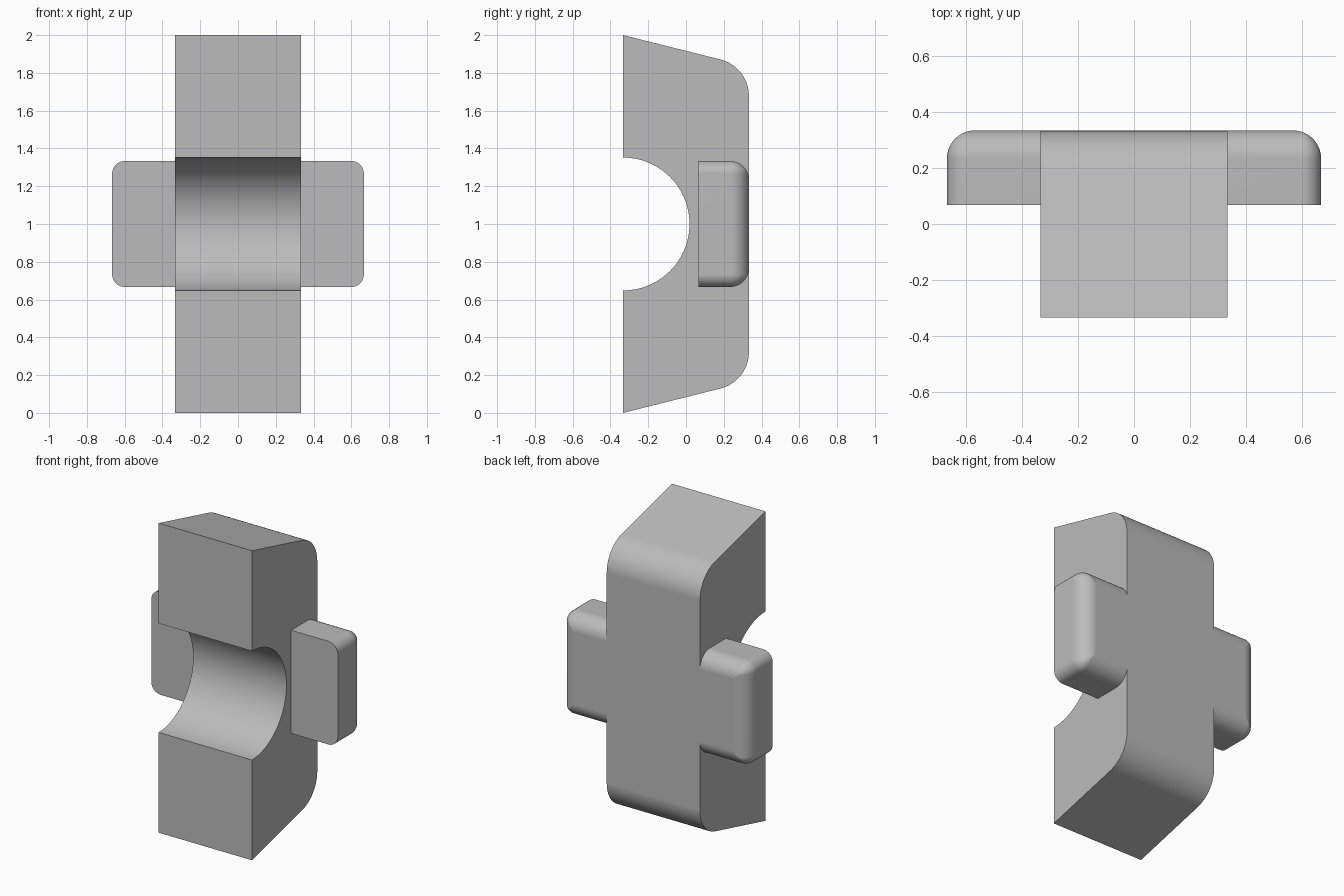
import bpy, bmesh
from math import sin, cos, pi, radians, atan2, tan

cube = bpy.data.objects.get("Cube")
if cube:
    bpy.data.objects.remove(cube, do_unlink=True)

grey = bpy.data.materials.new("plain grey")
grey.use_nodes = True
colour = (0.5, 0.5, 0.5, 1)
grey.diffuse_color = colour
grey.node_tree.nodes["Principled BSDF"].inputs["Base Color"].default_value = colour

HALF = 1 / 3          # half width and half depth of the block
STEPS = 16


def arc(cu, cv, r, start, end, steps=STEPS):
    """Points along a circular arc, angles in radians."""
    angles = [start + (end - start) * i / steps for i in range(steps + 1)]
    return [(cu + r * cos(a), cv + r * sin(a)) for a in angles]


def finish(bm, name):
    """Turn a bmesh into a smooth-shaded object with crisp corners."""
    bmesh.ops.recalc_face_normals(bm, faces=bm.faces)
    mesh = bpy.data.meshes.new(name)
    bm.to_mesh(mesh)
    bm.free()
    mesh.materials.append(grey)
    obj = bpy.data.objects.new(name, mesh)
    bpy.context.collection.objects.link(obj)
    bpy.ops.object.select_all(action='DESELECT')
    obj.select_set(True)
    bpy.context.view_layer.objects.active = obj
    bpy.ops.object.shade_smooth_by_angle(angle=radians(35))
    normals = obj.modifiers.new("Flat face normals", 'WEIGHTED_NORMAL')
    normals.keep_sharp = True
    return obj


# Main block: side profile with sloped ends, rounded back and a round front recess
slope = atan2(1, 4)
r = 0.2
corner_z = 1 - 2 * HALF * tan(slope)
centre_z = corner_z - r * tan(pi / 4 - slope / 2)
upper = [(-HALF, 1)] + arc(HALF - r, centre_z, r, pi / 2 - slope, 0)
lower = [(y, -z) for y, z in reversed(upper)]
recess = arc(-HALF, 0, 0.352, -pi / 2, pi / 2, 48)
bm = bmesh.new()
side = bm.faces.new([bm.verts.new((-HALF, y, z + 1)) for y, z in upper + lower + recess])
extruded = bmesh.ops.extrude_face_region(bm, geom=[side], use_keep_orig=True)
new_verts = [g for g in extruded["geom"] if isinstance(g, bmesh.types.BMVert)]
bmesh.ops.translate(bm, verts=new_verts, vec=(2 * HALF, 0, 0))
finish(bm, "main_block")


# Side lugs: rounded plates whose outline shrinks toward the back for a soft rim
def lug(name, sign):
    edge, corner, rim = 2 * HALF, 0.067, 0.1
    layers = [(0.067, 0)] + [(HALF - rim + rim * sin(a), rim * (1 - cos(a)))
                             for a in (pi / 2 * i / STEPS for i in range(STEPS + 1))]
    bm = bmesh.new()
    rings = []
    for y, inset in layers:
        rad = max(corner - inset, 0.002)
        u, v = edge - inset - rad, HALF - inset - rad
        top = [(HALF, HALF - inset)] + arc(u, v, rad, pi / 2, 0, 8)
        outline = top + [(x, -z) for x, z in reversed(top)]
        rings.append([bm.verts.new((sign * x, y, z + 1)) for x, z in outline])
    for a, b in zip(rings, rings[1:]):
        for i in range(len(a)):
            j = (i + 1) % len(a)
            bm.faces.new((a[i], a[j], b[j], b[i]))
    bm.faces.new(rings[0])
    bm.faces.new(rings[-1])
    finish(bm, name)


lug("left_lug", 1)
lug("right_lug", -1)
